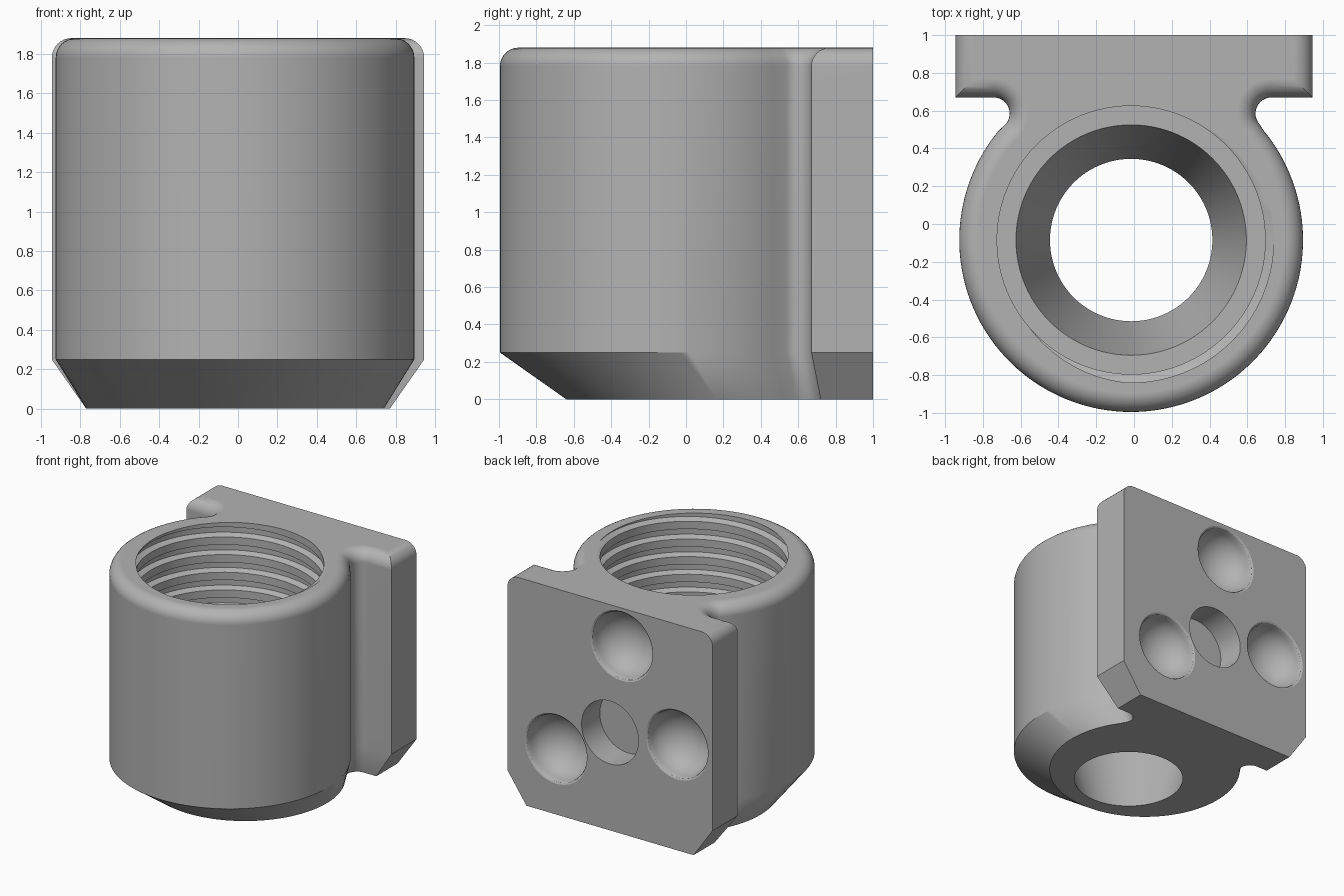
import bpy, bmesh
from math import sin, cos, pi, sqrt, atan2
from mathutils import Matrix

cube = bpy.data.objects.get("Cube")
if cube:
    bpy.data.objects.remove(cube)

HEIGHT = 1.88
AXIS_X, AXIS_Y = -0.015, -0.085

grey = bpy.data.materials.new("plain grey")
grey.use_nodes = True
GREY = (0.45, 0.45, 0.45, 1)
grey.diffuse_color = GREY
grey.node_tree.nodes["Principled BSDF"].inputs["Base Color"].default_value = GREY


def skin(name, rings):
    """Closed solid through a list of equal-length point rings."""
    bm = bmesh.new()
    rows = [[bm.verts.new(p) for p in ring] for ring in rings]
    n = len(rows[0])
    for a, b in zip(rows, rows[1:]):
        for i in range(n):
            j = (i + 1) % n
            bm.faces.new((a[i], a[j], b[j], b[i]))
    bm.faces.new(rows[0][::-1])
    bm.faces.new(rows[-1])
    bmesh.ops.recalc_face_normals(bm, faces=bm.faces)
    mesh = bpy.data.meshes.new(name)
    bm.to_mesh(mesh)
    bm.free()
    mesh.materials.append(grey)
    obj = bpy.data.objects.new(name, mesh)
    bpy.context.collection.objects.link(obj)
    return obj


def lathe(name, profile, steps=96):
    """Solid of revolution from (radius, height) pairs."""
    turn = [2 * pi * i / steps for i in range(steps)]
    return skin(name, [[(r * cos(t), r * sin(t), z) for t in turn] for r, z in profile])


def outline(z, half_width, shoulder, fillet, radius, centre_y):
    """Plan of the barrel, the neck fillets and the back plate."""
    fy = shoulder - fillet
    fx = sqrt((radius + fillet) ** 2 - (fy - centre_y) ** 2)
    a = atan2(fy - centre_y, fx)
    side = [(half_width, 1), (half_width, shoulder)]
    for i in range(13):
        t = pi / 2 + (pi / 2 + a) * i / 12
        side.append((fx + AXIS_X * 0.5 + fillet * cos(t), fy + fillet * sin(t)))
    left = [(-x + AXIS_X, y) for x, y in side[2:]]
    barrel = []
    for i in range(1, 96):
        t = a - (pi + 2 * a) * i / 96
        barrel.append((AXIS_X + radius * cos(t), centre_y + radius * sin(t)))
    ring = side + barrel + left[::-1] + [(-half_width, shoulder), (-half_width, 1)]
    return [(x, y, z) for x, y in ring]


# Barrel and plate: tapered foot, straight wall, rounded top edge
ROUND = 0.1
rings = [outline(0, 0.77, 0.72, 0.085, 0.755, 0.115)]
for i in range(9):
    t = pi / 2 * i / 8
    d = ROUND * (1 - cos(t))
    if i == 0:
        rings.append(outline(0.25, 0.945, 0.67, 0.085, 0.91, AXIS_Y))
    rings.append(outline(HEIGHT - ROUND + ROUND * sin(t), 0.945 - d, 0.67 + d,
                         0.085 + d, 0.91 - d, AXIS_Y))
body = skin("threaded_mount", rings)

cutters = []

# Bore: tapered lower hole, flat shoulder, straight upper part
SHOULDER = 0.65
bore = lathe("bore_cutter", [(0.42, -0.03), (0.43, 0), (0.61, SHOULDER),
                             (0.71, SHOULDER), (0.71, HEIGHT + 0.1)])
bore.location = (AXIS_X, AXIS_Y, 0)
cutters.append(bore)

# Helical thread groove
PITCH, STEPS = 0.147, 72
section = [(0.69, -0.05), (0.755, -0.022), (0.755, 0.022), (0.69, 0.05)]
thread_rings = []
for i in range(int(STEPS * (HEIGHT + 0.1 - SHOULDER) / PITCH)):
    t = 2 * pi * i / STEPS + 0.02
    lift = SHOULDER + 0.07 + PITCH * i / STEPS
    thread_rings.append([(AXIS_X + r * cos(t), AXIS_Y + r * sin(t), lift + z) for r, z in section])
cutters.append(skin("thread_cutter", thread_rings))


# Recesses in the back face
def back_recess(name, profile, x, z):
    obj = lathe(name, profile, 64)
    obj.data.transform(Matrix.Rotation(-pi / 2, 4, "X"))
    obj.location = (x, 1, z)
    cutters.append(obj)


back_recess("centre_hole_cutter", [(0.262, -0.24), (0.262, 0.1)], 0, 0.815)
dimple = [(0.27 * sin(t), -0.02 - 0.23 * cos(t)) for t in [0.05 + i * 0.1 for i in range(15)]]
dimple += [(0.272, -0.018), (0.278, -0.007), (0.29, 0), (0.29, 0.1)]
for x, z in [(-0.11, 1.565), (0.495, 0.547), (-0.62, 0.88)]:
    back_recess("dimple_cutter", dimple, x, z)

# Cut everything out of the body, then remove the cutters
bpy.ops.object.select_all(action="DESELECT")
bpy.context.view_layer.objects.active = body
body.select_set(True)
for cutter in cutters:
    cutter.hide_render = True
    mod = body.modifiers.new("cut", "BOOLEAN")
    mod.operation = "DIFFERENCE"
    mod.solver = "EXACT"
    mod.object = cutter
    bpy.ops.object.modifier_apply(modifier=mod.name)
    bpy.data.objects.remove(cutter)

bpy.ops.object.shade_smooth_by_angle(angle=0.5)
weighted = body.modifiers.new("weighted_normals", "WEIGHTED_NORMAL")
weighted.keep_sharp = True
